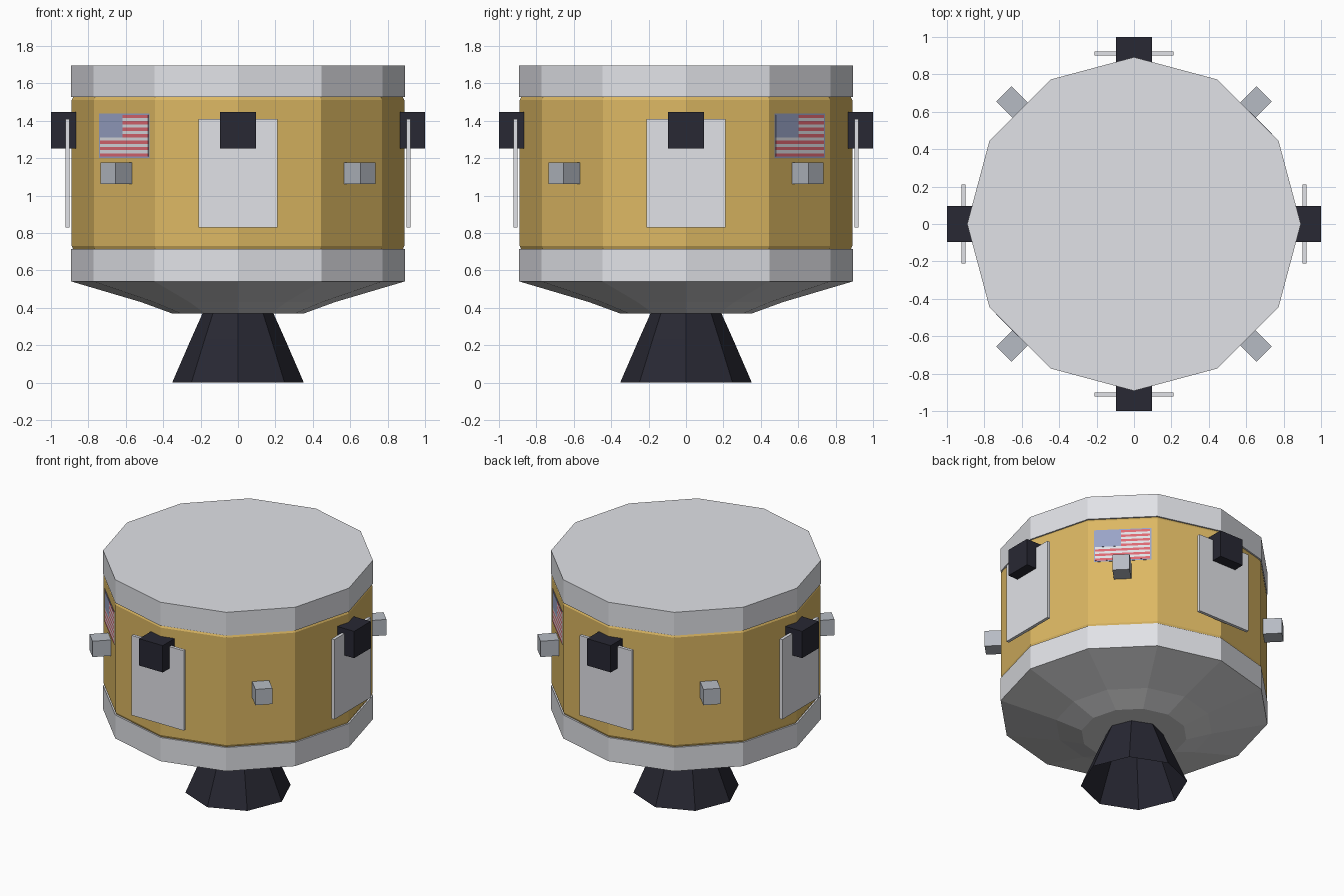
import bpy
import bmesh
from math import radians, cos, sin, pi
from mathutils import Matrix

if "Cube" in bpy.data.objects:
    bpy.data.objects.remove(bpy.data.objects["Cube"])


def material(name, r, g, b):
    mat = bpy.data.materials.new(name)
    mat.use_nodes = True
    mat.diffuse_color = (r, g, b, 1)
    bsdf = next(n for n in mat.node_tree.nodes if n.type == "BSDF_PRINCIPLED")
    bsdf.inputs["Base Color"].default_value = (r, g, b, 1)
    return mat


silver = material("silver white", 0.76, 0.77, 0.81)
gold = material("gold foil", 0.72, 0.48, 0.125)
shield = material("shield grey", 0.67, 0.67, 0.68)
grey = material("cool grey", 0.47, 0.50, 0.55)
black = material("charcoal", 0.021, 0.021, 0.033)
blue = material("flag blue", 0.32, 0.37, 0.57)
red = material("flag red", 0.74, 0.14, 0.17)


def finish(name, bm, mat):
    mesh = bpy.data.meshes.new(name)
    bm.to_mesh(mesh)
    bm.free()
    mesh.materials.append(mat)
    obj = bpy.data.objects.new(name, mesh)
    bpy.context.collection.objects.link(obj)


def lathe(name, profile, sides, mat, bottom=True):
    """Faceted solid from (radius, z) points listed bottom to top."""
    bm = bmesh.new()
    rings = [[bm.verts.new((r * cos(2 * pi * i / sides), r * sin(2 * pi * i / sides), z))
              for i in range(sides)] for r, z in profile]
    for low, high in zip(rings, rings[1:]):
        for i in range(sides):
            j = (i + 1) % sides
            bm.faces.new((low[i], low[j], high[j], high[i]))
    if bottom:
        bm.faces.new(rings[0][::-1])
    bm.faces.new(rings[-1])
    finish(name, bm, mat)


def block(name, angle, radial, across, height, mat):
    """Box placed around the hull; each argument pair is (min, max)."""
    bm = bmesh.new()
    spans = (radial, across, height)
    centre = [(a + b) / 2 for a, b in spans]
    size = [b - a for a, b in spans]
    place = (Matrix.Rotation(radians(angle), 4, "Z")
             @ Matrix.Translation(centre) @ Matrix.Diagonal((*size, 1)))
    bmesh.ops.create_cube(bm, size=1, matrix=place)
    finish(name, bm, mat)


# Twelve-sided hull: heat shield, two silver bands, gold middle with chamfered rims
SIDES, R = 12, 0.892
lathe("heat_shield", [(0.35, 0.369), (0.52, 0.431), (R, 0.541)], SIDES, shield)
lathe("lower_band", [(R, 0.541), (R, 0.713)], SIDES, silver)
lathe("gold_body", [(R - 0.011, 0.713), (R - 0.003, 0.73), (R - 0.003, 1.51),
                    (R - 0.011, 1.526)], SIDES, gold)
lathe("upper_band", [(R, 1.526), (R, 1.696)], SIDES, silver)

# Eight-sided engine bell, open at the mouth
lathe("engine_bell", [(0.352, 0.0), (0.25, 0.235), (0.185, 0.38)], 8, black, False)

# Panels and thruster boxes on the four main sides
for side, angle in (("left", 0), ("back", 90), ("right", 180), ("front", 270)):
    block(side + "_panel", angle, (0.90, 0.922), (-0.21, 0.21), (0.83, 1.41), silver)
    block(side + "_thruster", angle, (0.865, 1.0), (-0.095, 0.095), (1.252, 1.447), black)

# Small sensor cubes on the diagonal faces
for angle in range(45, 360, 90):
    block("sensor_cube", angle, (0.855, 0.983), (-0.057, 0.057), (1.062, 1.177), grey)

# Two flag plates with stripes and a blue corner, almost flush with the foil
STRIPES, BOTTOM, TOP = 13, 1.208, 1.432
step = (TOP - BOTTOM) / STRIPES
for angle in (45, 225):
    block("flag_border", angle, (0.856, 0.8605), (-0.19, 0.19), (1.20, 1.44), blue)
    for i in range(STRIPES):
        z = BOTTOM + i * step
        block("flag_stripe", angle, (0.857, 0.8615), (-0.182, 0.182), (z, z + step),
              silver if i % 2 else red)
    block("flag_corner", angle, (0.858, 0.8625), (-0.182, -0.01),
          (BOTTOM + 6 * step, TOP), blue)
